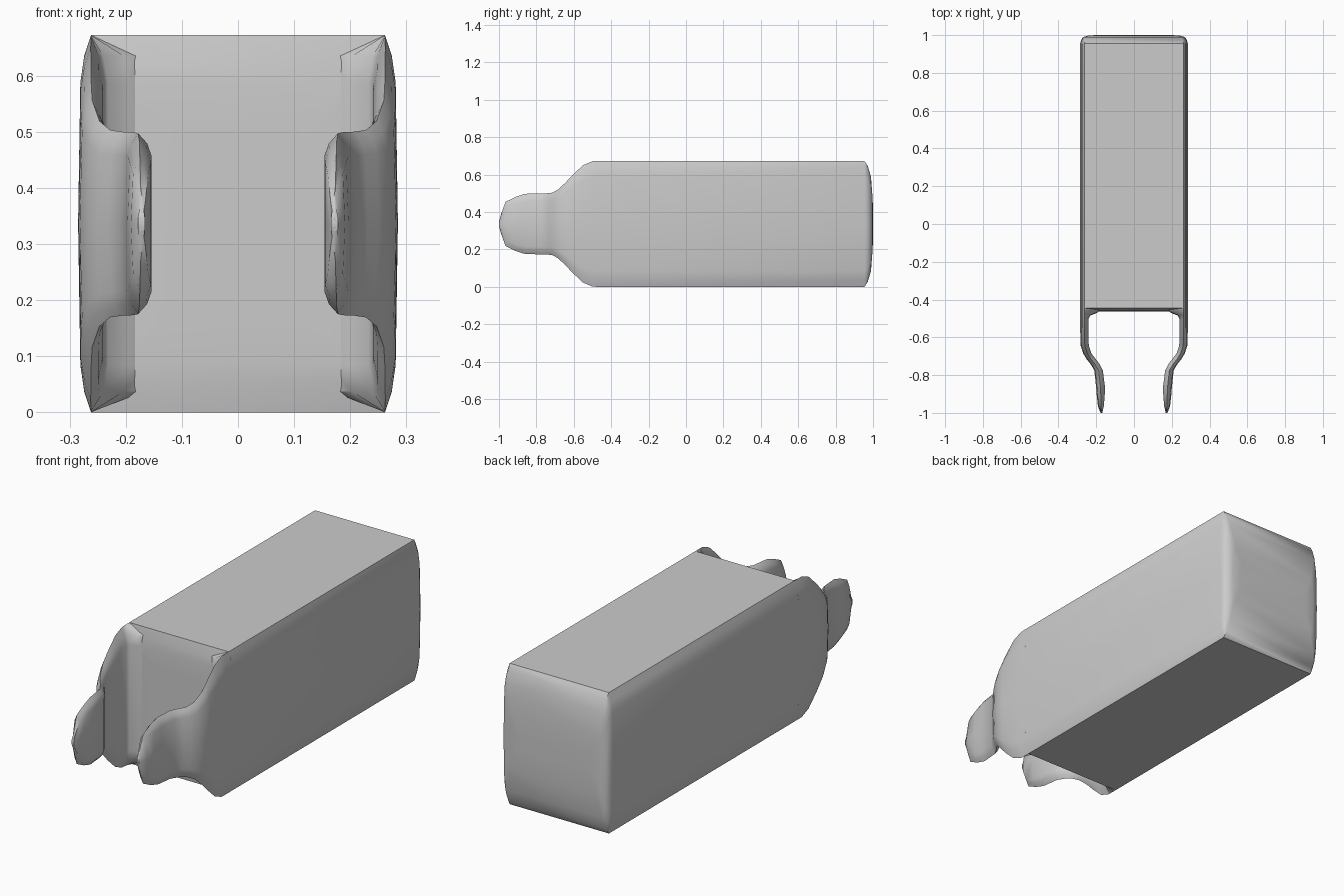
import bpy, bmesh, math

MID = 0.336  # centre height of the whole model


def loft(name, rings, mirror=False):
    """Skin a list of closed rings and cap both ends."""
    bm = bmesh.new()
    rows = [[bm.verts.new(p) for p in ring] for ring in rings]
    for a, b in zip(rows, rows[1:]):
        n = len(a)
        for i in range(n):
            j = (i + 1) % n
            bm.faces.new((a[i], a[j], b[j], b[i]))
    bm.faces.new(rows[0])
    bm.faces.new(rows[-1])
    bmesh.ops.recalc_face_normals(bm, faces=bm.faces[:])
    me = bpy.data.meshes.new(name)
    bm.to_mesh(me)
    bm.free()
    ob = bpy.data.objects.new(name, me)
    bpy.context.collection.objects.link(ob)
    if mirror:
        ob.modifiers.new("mirror", 'MIRROR').use_mirror_merge = False
    bpy.ops.object.select_all(action='DESELECT')
    ob.select_set(True)
    bpy.context.view_layer.objects.active = ob
    bpy.ops.object.shade_smooth_by_angle(angle=math.radians(48))
    return ob


def body_ring(y, sx, sz):
    # gently bulged side walls with slanted corners, flat top and bottom
    right = [(0.262, -0.336), (0.274, -0.30), (0.281, -0.25), (0.285, 0),
             (0.281, 0.25), (0.274, 0.30), (0.262, 0.336)]
    pts = right + [(-x, z) for x, z in reversed(right)]
    return [(x * sx, y, MID + z * sz) for x, z in pts]


def arm_ring(y, xi, xo, h):
    # thin leaf section: flat inner face, bulged outer face, narrow edges
    apex = max(xo - 0.022, (xi + xo) / 2)
    pts = [(apex, -h), (xo - 0.010, -0.89 * h), (xo - 0.003, -0.75 * h),
           (xo + 0.001, 0), (xo - 0.003, 0.75 * h), (xo - 0.010, 0.89 * h),
           (apex, h), (xi + 0.008, 0.89 * h), (xi, 0.75 * h),
           (xi, 0), (xi, -0.75 * h), (xi + 0.008, -0.89 * h)]
    return [(x, y, MID + z) for x, z in pts]


# main block, crowned at the back and slightly rounded at the front
loft("body", [body_ring(*r) for r in [
    (-0.462, 0.40, 0.50), (-0.462, 0.72, 0.74), (-0.458, 0.90, 0.86),
    (-0.445, 1, 1), (0.955, 1, 1), (0.972, 0.985, 0.92),
    (0.989, 0.95, 0.75), (0.998, 0.85, 0.40), (1.0, 0.7, 0.15)]])

# paired spring arms: y, inner x, outer x, half height
arm_rows = [
    (-0.445, 0.160, 0.284, 0.336), (-0.470, 0.195, 0.284, 0.336),
    (-0.485, 0.232, 0.284, 0.336), (-0.500, 0.240, 0.284, 0.335),
    (-0.550, 0.241, 0.284, 0.314), (-0.610, 0.241, 0.283, 0.258),
    (-0.645, 0.239, 0.281, 0.220), (-0.685, 0.226, 0.268, 0.183),
    (-0.715, 0.203, 0.250, 0.167), (-0.740, 0.183, 0.230, 0.164),
    (-0.775, 0.165, 0.209, 0.163), (-0.860, 0.154, 0.200, 0.161),
    (-0.910, 0.155, 0.196, 0.145), (-0.965, 0.160, 0.190, 0.118),
    (-0.988, 0.165, 0.181, 0.055), (-1.000, 0.170, 0.176, 0.012)]
loft("spring_arm", [arm_ring(*r) for r in arm_rows], mirror=True)
